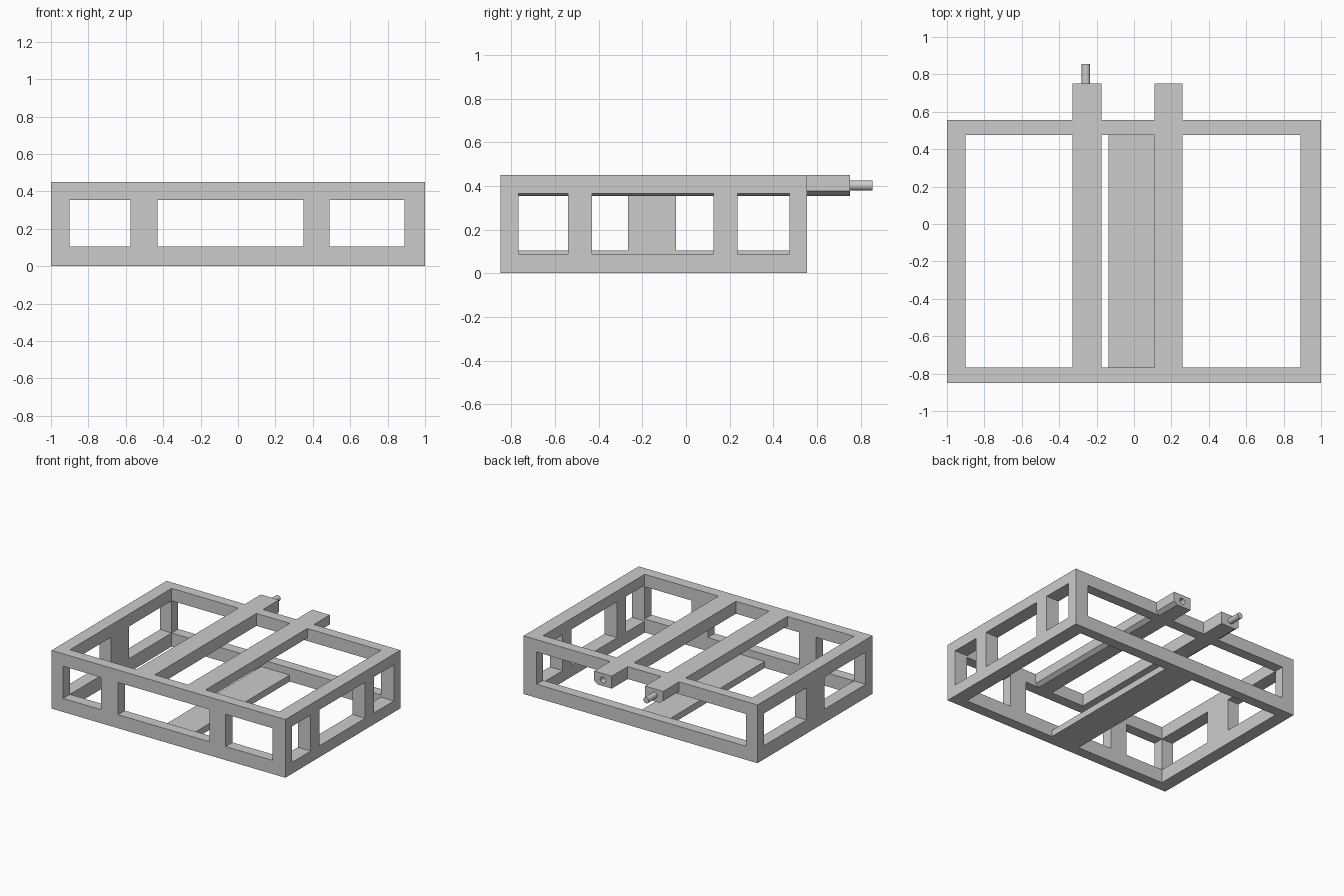
import bpy, bmesh
from mathutils import Vector, Matrix

cube = bpy.data.objects.get("Cube")
if cube:
    bpy.data.objects.remove(cube, do_unlink=True)

grey = bpy.data.materials.new("plain grey")
grey.use_nodes = True
COLOUR = (0.6, 0.6, 0.6, 1)
grey.diffuse_color = COLOUR
grey.node_tree.nodes["Principled BSDF"].inputs["Base Color"].default_value = COLOUR


def finish(name, bm):
    bmesh.ops.recalc_face_normals(bm, faces=bm.faces)
    mesh = bpy.data.meshes.new(name)
    bm.to_mesh(mesh)
    bm.free()
    mesh.materials.append(grey)
    obj = bpy.data.objects.new(name, mesh)
    bpy.context.collection.objects.link(obj)
    return obj


def box(name, x, y, z):
    """Box from (low, high) ranges."""
    bm = bmesh.new()
    bmesh.ops.create_cube(bm, size=1)
    ranges = (x, y, z)
    for v in bm.verts:
        v.co = Vector([r[0] if c < 0 else r[1] for c, r in zip(v.co, ranges)])
    return finish(name, bm)


def rod(name, x, z, radius, y0, y1):
    bm = bmesh.new()
    bmesh.ops.create_cone(bm, cap_ends=True, segments=32, radius1=radius,
                          radius2=radius, depth=y1 - y0)
    bm.transform(Matrix.Translation((x, (y0 + y1) / 2, z)) @ Matrix.Rotation(1.5707963, 4, 'X'))
    return finish(name, bm)


def beam(name, inner, outer, y0, y1):
    """Top beam whose outer lower edge is chamfered."""
    low, high = 0.354, 0.45
    side = 1 if outer > inner else -1
    profile = [(inner, low), (outer - 0.03 * side, low), (outer, low + 0.022),
               (outer, high), (inner, high)]
    bm = bmesh.new()
    face = bm.faces.new([bm.verts.new((x, y0, z)) for x, z in profile])
    new = bmesh.ops.extrude_face_region(bm, geom=[face])["geom"]
    bmesh.ops.translate(bm, vec=(0, y1 - y0, 0),
                        verts=[v for v in new if isinstance(v, bmesh.types.BMVert)])
    return finish(name, bm)


def cut(target, cutter):
    mod = target.modifiers.new("cut", 'BOOLEAN')
    mod.operation = 'DIFFERENCE'
    mod.solver = 'EXACT'
    mod.object = cutter
    bpy.context.view_layer.objects.active = target
    bpy.ops.object.modifier_apply(modifier=mod.name)
    bpy.data.objects.remove(cutter, do_unlink=True)


# Outer frame: hollow block with windows in its four walls
L, R, F, B = -0.9, 0.89, -0.767, 0.475
frame = box("frame", (-1, 1), (-0.85, 0.555), (0, 0.45))
cut(frame, box("cutter", (L, R), (F, B), (-1, 1)))
for span in [(L, -0.575), (-0.43, 0.35), (0.49, R)]:
    cut(frame, box("cutter", span, (-1, -0.6), (0.105, 0.354)))
cut(frame, box("cutter", (L, R), (0.3, 1), (0.105, 0.354)))
for span in [(F, -0.54), (-0.43, 0.125), (0.235, B)]:
    cut(frame, box("cutter", (0.7, 1.2), span, (0.088, 0.366)))
for span in [(F, -0.265), (-0.045, B)]:
    cut(frame, box("cutter", (-1.2, -0.7), span, (0.105, 0.354)))

# Top beams passing over the back wall
pin_beam = beam("pin_beam", -0.175, -0.33, F, 0.75)
socket_beam = beam("socket_beam", 0.11, 0.26, F, 0.75)

# Round pin on one beam, matching hole in the other
cut(socket_beam, rod("cutter", 0.185, 0.4, 0.024, 0.64, 0.8))
pin = rod("pin", -0.257, 0.402, 0.023, 0.74, 0.855)
bpy.ops.object.select_all(action='DESELECT')
for obj in (pin, socket_beam):
    obj.select_set(True)
bpy.context.view_layer.objects.active = pin
bpy.ops.object.shade_smooth_by_angle()

# Low floor plank between front and back rails
box("floor_plank", (-0.135, 0.11), (F, B), (0, 0.05))
